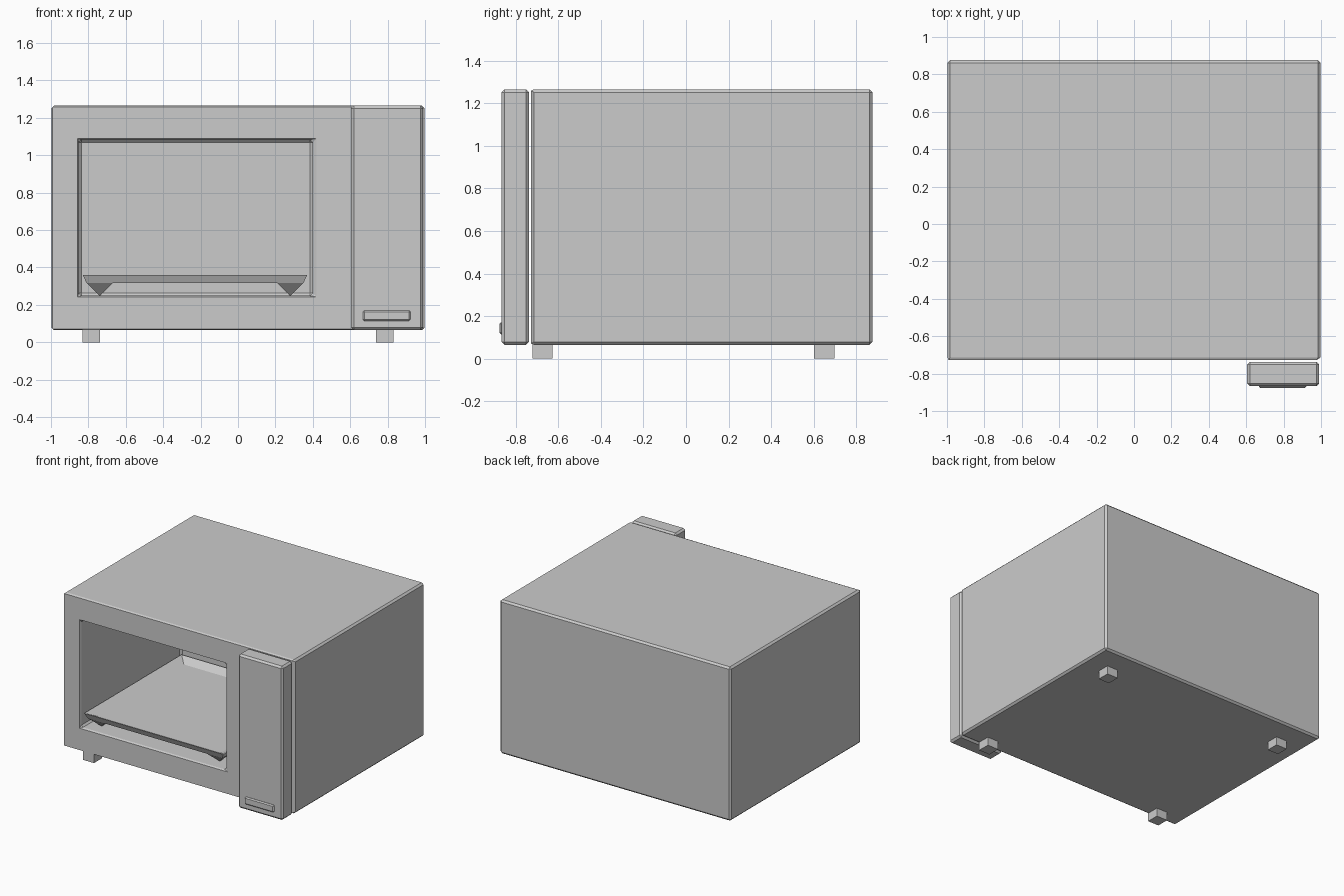
import bpy, bmesh
from mathutils import Vector

if "Cube" in bpy.data.objects:
    bpy.data.objects.remove(bpy.data.objects["Cube"])


def make_object(name, bm, bevel=0.0):
    bmesh.ops.recalc_face_normals(bm, faces=bm.faces)
    me = bpy.data.meshes.new(name)
    bm.to_mesh(me)
    bm.free()
    ob = bpy.data.objects.new(name, me)
    bpy.context.collection.objects.link(ob)
    if bevel:
        m = ob.modifiers.new("Bevel", 'BEVEL')
        m.width = bevel
        m.segments = 1
        m.limit_method = 'ANGLE'
    return ob


def loft(name, rings, caps=(True, True), bevel=0.0):
    """Join four-cornered rings into one skin, optionally capping the ends."""
    bm = bmesh.new()
    loops = [[bm.verts.new(p) for p in r] for r in rings]
    for a, b in zip(loops, loops[1:]):
        for i in range(4):
            j = (i + 1) % 4
            bm.faces.new((a[i], a[j], b[j], b[i]))
    if caps[0]:
        bm.faces.new(loops[0])
    if caps[1]:
        bm.faces.new(loops[-1])
    return make_object(name, bm, bevel)


def ring_xz(x0, x1, z0, z1, y):
    return [(x0, y, z0), (x1, y, z0), (x1, y, z1), (x0, y, z1)]


def ring_xy(cx, cy, h, z):
    return [(cx - h, cy - h, z), (cx + h, cy - h, z), (cx + h, cy + h, z), (cx - h, cy + h, z)]


def box(name, x0, x1, y0, y1, z0, z1, bevel=0.0):
    return loft(name, [ring_xz(x0, x1, z0, z1, y0), ring_xz(x0, x1, z0, z1, y1)], bevel=bevel)


FRONT, BACK = -0.728, 0.876

# Hollow housing: back, outer walls, front frame, cavity walls, cavity back
outer = (-0.997, 0.997, 0.065, 1.265)
inner = (-0.852, 0.399, 0.249, 1.083)
loft("housing", [ring_xz(*outer, BACK), ring_xz(*outer, FRONT),
                 ring_xz(*inner, FRONT), ring_xz(*inner, 0.51)], bevel=0.014)

# Control panel and its long push button
box("control_panel", 0.605, 0.99, -0.866, -0.738, 0.065, 1.265, 0.014)
box("push_button", 0.668, 0.922, -0.877, -0.85, 0.114, 0.171, 0.008)

# Square tray with a shallow sloped dish
TX, TY = -0.23, -0.112
loft("tray", [ring_xy(TX, TY, 0.58, 0.317), ring_xy(TX, TY, 0.60, 0.36),
              ring_xy(TX, TY, 0.592, 0.36), ring_xy(TX, TY, 0.53, 0.328)])

# Pyramid supports under the tray, feet under the housing
for sx, side in ((-1, "left"), (1, "right")):
    for sy, end in ((-1, "front"), (1, "back")):
        px, py = TX + sx * 0.51, TY + sy * 0.51
        loft(f"tray_support_{end}_{side}",
             [ring_xy(px, py, 0.07, 0.318), ring_xy(px, py, 0.002, 0.25)])
        fx, fy = sx * 0.785, -0.012 + sy * 0.662
        box(f"foot_{end}_{side}", fx - 0.047, fx + 0.047, fy - 0.048, fy + 0.048, 0.0, 0.07)
